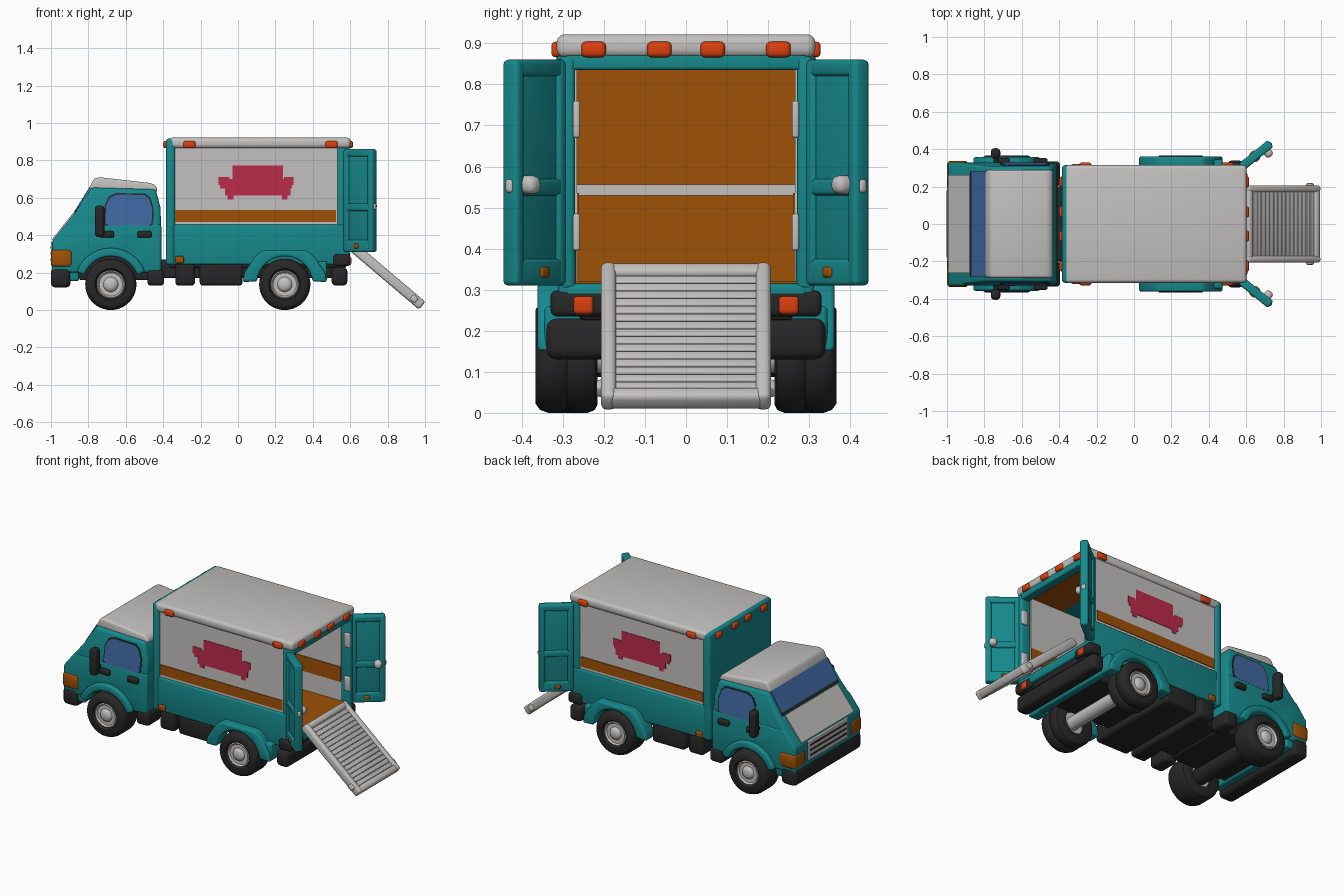
import bpy, bmesh, math
from mathutils import Matrix, Vector


def mat(name, r, g, b):
    m = bpy.data.materials.new(name)
    m.diffuse_color = (r, g, b, 1)
    return m


TEAL = mat("teal paint", 0.008, 0.25, 0.262)
WHITE = mat("warm white", 0.55, 0.535, 0.52)
ORANGE = mat("orange stripe", 0.345, 0.082, 0.002)
RED = mat("orange red lamp", 0.72, 0.05, 0.004)
BLACK = mat("black rubber", 0.02, 0.02, 0.02)
BLUE = mat("blue glass", 0.05, 0.14, 0.36)
PINK = mat("crimson", 0.50, 0.024, 0.07)
SIDES = (-1, 1)


def finish(name, bm, m, bevel=0, M=None, angle=42):
    bmesh.ops.recalc_face_normals(bm, faces=bm.faces[:])
    if bevel:
        es = [e for e in bm.edges if e.calc_face_angle(0) > 0.5]
        bmesh.ops.bevel(bm, geom=es, offset=bevel, segments=3, profile=0.5,
                        affect='EDGES', clamp_overlap=True)
    me = bpy.data.meshes.new(name)
    bm.to_mesh(me)
    bm.free()
    me.materials.append(m)
    me.shade_smooth()
    me.set_sharp_from_angle(angle=math.radians(angle))
    ob = bpy.data.objects.new(name, me)
    bpy.context.collection.objects.link(ob)
    if M:
        ob.matrix_world = M
    return ob


def box(name, x, y, z, m, bevel=0.012, M=None):
    bm = bmesh.new()
    bmesh.ops.create_cube(bm, size=1)
    d = [abs(a[1] - a[0]) for a in (x, y, z)]
    for v in bm.verts:
        v.co = Vector([(a[0] + a[1]) / 2 + c * s for a, c, s in zip((x, y, z), v.co, d)])
    return finish(name, bm, m, min(bevel, min(d) * 0.45), M)


def pair(name, x, y, z, m, bevel=0.012):
    for s in SIDES:
        box(name, x, (s * y[0], s * y[1]), z, m, bevel)


def prism(name, pts, lo, hi, m, bevel=0.012):
    """Side outline (x, z) extruded between lo(z) and hi(z) in y."""
    f = lambda q, z: q(z) if callable(q) else q
    bm = bmesh.new()
    a = [bm.verts.new((x, f(lo, z), z)) for x, z in pts]
    b = [bm.verts.new((x, f(hi, z), z)) for x, z in pts]
    bm.faces.new(a)
    bm.faces.new(b[::-1])
    n = len(pts)
    for i in range(n):
        j = (i + 1) % n
        bm.faces.new((a[i], b[i], b[j], a[j]))
    return finish(name, bm, m, bevel)


def lathe(name, prof, cx, cz, side, m, n=40):
    """Closed (radius, y) profile turned about a y axis."""
    bm = bmesh.new()
    rings = [[bm.verts.new((cx + r * math.cos(t), side * y, cz + r * math.sin(t)))
              for t in [2 * math.pi * k / n for k in range(n)]] for r, y in prof]
    for p in range(len(prof)):
        A, B = rings[p], rings[(p + 1) % len(prof)]
        for k in range(n):
            bm.faces.new((A[k], A[(k + 1) % n], B[(k + 1) % n], B[k]))
    bmesh.ops.remove_doubles(bm, verts=bm.verts[:], dist=1e-5)
    return finish(name, bm, m)


def arc(cx, cz, r, a0, a1, n=14):
    return [(cx + r * math.cos(math.radians(a0 + (a1 - a0) * i / n)),
             cz + r * math.sin(math.radians(a0 + (a1 - a0) * i / n))) for i in range(n + 1)]


FX, RX, WZ = -0.68, 0.25, 0.137

# Cab: lower body with wheel cut-out, slightly tapered upper body, roof
half = lambda z: 0.328 - 0.09 * max(0, z - 0.43)
neg = lambda z: -half(z)
prism("cab_lower", [(-0.41, 0.2), (-0.41, 0.46), (-0.92, 0.46), (-0.995, 0.365), (-0.995, 0.2)]
      + arc(FX, WZ, 0.155, 156, 24), -0.33, 0.33, TEAL, 0.014)
prism("cab_upper", [(-0.41, 0.43), (-0.415, 0.55), (-0.44, 0.645), (-0.785, 0.655), (-0.865, 0.53),
                    (-0.944, 0.43)], neg, half, TEAL, 0.018)
prism("cab_roof", [(-0.43, 0.63), (-0.435, 0.66), (-0.46, 0.678), (-0.74, 0.71), (-0.77, 0.703),
                   (-0.80, 0.645), (-0.74, 0.64)], -0.288, 0.288, WHITE, 0.014)


def slope_plate(name, p, q, y, m, t=0.007):
    d = (Vector(q) - Vector(p)).normalized()
    n = Vector((-d.y, d.x)) * t
    pts = [p, q, (q[0] + n.x, q[1] + n.y), (p[0] + n.x, p[1] + n.y)]
    prism(name, pts, -y, y, m, 0)


slope_plate("windshield", (-0.862, 0.535), (-0.787, 0.655), 0.282, BLUE)
slope_plate("windshield_seal", (-0.872, 0.52), (-0.862, 0.535), 0.282, BLACK)
slope_plate("hood_panel", (-0.99, 0.372), (-0.874, 0.518), 0.262, WHITE)
win = [(-0.71, 0.465), (-0.705, 0.56), (-0.685, 0.6), (-0.65, 0.618), (-0.5, 0.615), (-0.475, 0.595),
       (-0.458, 0.54), (-0.462, 0.465), (-0.48, 0.452), (-0.69, 0.45)]
seal = [(-0.585 + (x + 0.585) * 1.06, 0.534 + (z - 0.534) * 1.09) for x, z in win]
for s in SIDES:
    prism("window_seal", seal, lambda z: s * (half(z) - 0.005), lambda z: s * (half(z) + 0.002), BLACK, 0)
    prism("side_window", win, lambda z: s * (half(z) - 0.005), lambda z: s * (half(z) + 0.004), BLUE, 0)

# Cab details: grille, lamps, bumper, mirrors, handles, steps
box("grille_panel", (-1.0, -0.98), (-0.2, 0.2), (0.24, 0.365), WHITE, 0.005)
for z in (0.27, 0.302, 0.334):
    box("grille_slot", (-1.002, -0.99), (-0.18, 0.18), (z - 0.005, z + 0.005), BLACK, 0)
pair("headlamp", (-1.0, -0.885), (0.225, 0.338), (0.228, 0.325), ORANGE, 0.02)
box("front_bumper", (-1.0, -0.895), (-0.335, 0.335), (0.12, 0.228), BLACK, 0.025)
pair("cab_step", (-0.485, -0.395), (0.2, 0.335), (0.13, 0.22), BLACK, 0.02)
pair("mirror", (-0.765, -0.715), (0.35, 0.405), (0.39, 0.56), BLACK, 0.018)
pair("mirror_arm", (-0.75, -0.73), (0.30, 0.37), (0.42, 0.44), BLACK, 0.006)
for x in (-0.7, -0.5):
    pair("door_handle", (x - 0.038, x + 0.038), (0.315, 0.352), (0.387, 0.422), BLACK, 0.01)

# Fenders with teal cross panels seen from below
for s in SIDES:
    prism("front_fender", arc(FX, WZ, 0.195, 20, 160) + arc(FX, WZ, 0.15, 160, 20),
          s * 0.28, s * 0.357, TEAL, 0.012)
    prism("rear_fender", [(0.025, 0.15), (0.035, 0.2), (0.09, 0.285), (0.13, 0.318), (0.37, 0.318),
                          (0.41, 0.285), (0.465, 0.2), (0.475, 0.15)] + arc(RX, WZ, 0.15, 6, 174),
          s * 0.27, s * 0.362, TEAL, 0.012)
box("rear_cross_panel", (0.425, 0.475), (-0.345, 0.345), (0.152, 0.26), TEAL, 0.012)
box("front_cross_panel", (-0.91, -0.85), (-0.32, 0.32), (0.155, 0.24), TEAL, 0.012)

# Wheels and axles
tyre_in = [(0.07, 0.215), (0.07, 0.345), (0.085, 0.365), (0.115, 0.366), (0.13, 0.355), (0.137, 0.335)]
groove = [(0.137, 0.305), (0.127, 0.29), (0.137, 0.275)]
tyre_out = [(0.137, 0.24), (0.13, 0.222), (0.115, 0.215)]
rim = [(0, 0.24), (0.076, 0.24), (0.078, 0.35), (0.07, 0.357), (0.062, 0.348), (0.04, 0.348),
       (0.034, 0.358), (0.02, 0.366), (0, 0.366)]
for s in SIDES:
    lathe("front_tyre", tyre_in + tyre_out, FX, WZ, s, BLACK)
    lathe("rear_tyre", tyre_in + groove + tyre_out, RX, WZ, s, BLACK)
    for x in (FX, RX):
        lathe("wheel_rim", rim, x, WZ, s, WHITE)
lathe("rear_axle", [(0, -0.24), (0.04, -0.24), (0.04, 0.24), (0, 0.24)], RX, WZ, 1, WHITE, 24)
lathe("front_axle", [(0, -0.24), (0.05, -0.24), (0.05, 0.24), (0, 0.24)], FX, WZ, 1, BLACK, 24)

# Chassis and underside blocks
box("chassis", (-0.86, 0.55), (-0.2, 0.2), (0.17, 0.27), BLACK)
box("cab_floor", (-0.85, -0.45), (-0.22, 0.22), (0.16, 0.32), BLACK)
box("underbody", (-0.37, 0.58), (-0.26, 0.26), (0.225, 0.27), BLACK)
for x0, x1, z0 in ((-0.335, -0.23, 0.13), (-0.205, 0.025, 0.13)):
    box("underside_block", (x0, x1), (-0.31, 0.31), (z0, 0.252), BLACK, 0.02)
box("rear_bumper", (0.5, 0.585), (-0.34, 0.34), (0.13, 0.23), BLACK, 0.025)
pair("tail_lamp_housing", (0.51, 0.6), (0.19, 0.33), (0.235, 0.298), BLACK, 0.015)
pair("tail_lamp", (0.58, 0.606), (0.225, 0.275), (0.24, 0.285), RED, 0.01)

# Cargo body: skirt, walls, front frame, rear frame, roof
pair("cargo_skirt", (-0.385, 0.595), (0.268, 0.312), (0.243, 0.457), TEAL)
box("cargo_floor", (-0.38, 0.598), (-0.295, 0.295), (0.255, 0.315), TEAL)
pair("cargo_side", (-0.36, 0.56), (0.272, 0.302), (0.44, 0.88), WHITE, 0)
pair("side_stripe", (-0.333, 0.525), (0.30, 0.306), (0.472, 0.535), ORANGE, 0)
box("cargo_front", (-0.385, -0.335), (-0.315, 0.315), (0.24, 0.918), TEAL, 0.018)
pair("rear_post", (0.53, 0.598), (0.27, 0.308), (0.30, 0.87), TEAL)
box("rear_header", (0.54, 0.596), (-0.295, 0.295), (0.835, 0.875), TEAL, 0.008)
box("cargo_roof", (-0.37, 0.602), (-0.315, 0.315), (0.865, 0.922), WHITE, 0.02)

# Cargo interior lining
box("inner_floor", (-0.336, 0.585), (-0.27, 0.27), (0.312, 0.32), ORANGE, 0)
box("inner_front", (-0.336, -0.329), (-0.272, 0.272), (0.315, 0.87), ORANGE, 0)
box("inner_front_stripe", (-0.33, -0.325), (-0.27, 0.27), (0.53, 0.556), WHITE, 0)
box("inner_ceiling_front", (-0.336, 0.3), (-0.272, 0.272), (0.858, 0.866), TEAL, 0)
box("inner_ceiling_rear", (0.3, 0.55), (-0.272, 0.272), (0.858, 0.866), ORANGE, 0)
pair("inner_side", (-0.336, 0.535), (0.265, 0.273), (0.315, 0.865), WHITE, 0)
pair("inner_side_stripe", (-0.336, 0.535), (0.261, 0.266), (0.44, 0.535), ORANGE, 0)
for z in (0.44, 0.715):
    pair("door_hinge", (0.56, 0.60), (0.258, 0.275), (z - 0.045, z + 0.045), WHITE, 0.006)

# Sofa picture on both sides
for x, z in (((-0.03, 0.24), (0.66, 0.772)), ((-0.07, 0.28), (0.612, 0.665)),
             ((-0.095, -0.02), (0.65, 0.70)), ((-0.105, -0.045), (0.668, 0.712)),
             ((0.23, 0.29), (0.65, 0.70)), ((0.245, 0.298), (0.668, 0.712)),
             ((-0.055, -0.025), (0.592, 0.615)), ((0.235, 0.265), (0.592, 0.615))):
    pair("sofa_picture", x, (0.30, 0.305), z, PINK, 0)

# Marker lamps
for y in (0.065, 0.225):
    pair("rear_marker", (0.59, 0.615), (y - 0.03, y + 0.03), (0.866, 0.904), RED, 0.012)
    pair("front_marker", (-0.4, -0.375), (y - 0.028, y + 0.028), (0.866, 0.904), RED, 0.012)
for x in (-0.26, 0.5):
    pair("side_marker", (x - 0.032, x + 0.032), (0.305, 0.328), (0.866, 0.904), RED, 0.012)
pair("low_marker", (-0.335, -0.29), (0.305, 0.322), (0.25, 0.288), ORANGE, 0.008)

# Open rear doors: frame, panel, inner knob, latch, reflector in door space
for s in SIDES:
    M = Matrix.Translation((0.575, s * 0.305, 0)) @ Matrix.Rotation(s * math.radians(39), 4, 'Z')
    box("door_panel", (0.01, 0.19), (-0.013, 0.013), (0.32, 0.85), TEAL, 0.004, M)
    for x0 in (0, 0.165):
        box("door_stile", (x0, x0 + 0.035), (-0.024, 0.024), (0.31, 0.86), TEAL, 0.012, M)
    for z0, z1 in ((0.31, 0.375), (0.53, 0.57), (0.82, 0.86)):
        box("door_rail", (0.008, 0.192), (-0.023, 0.023), (z0, z1), TEAL, 0.01, M)
    box("door_knob", (0.135, 0.18), (-s * 0.055, 0), (0.533, 0.578), WHITE, 0.018, M)
    box("door_latch", (0.18, 0.206), (-0.012, 0.012), (0.535, 0.57), WHITE, 0.01, M)
    box("door_reflector", (0.075, 0.108), (-0.029, 0.029), (0.33, 0.355), ORANGE, 0.006, M)

# Loading ramp in its own sloping space
M = Matrix.Translation((0.605, 0, 0.345)) @ Matrix.Rotation(math.radians(40.3), 4, 'Y')
L = 0.498
for s in SIDES:
    box("ramp_rail", (-0.01, L), (s * 0.17, s * 0.207), (-0.027, 0.027), WHITE, 0.014, M)
    box("ramp_foot", (L - 0.075, L - 0.04), (s * 0.2, s * 0.218), (-0.017, 0.017), WHITE, 0.008, M)
for x0 in (-0.01, L - 0.04):
    box("ramp_end_bar", (x0, x0 + 0.04), (-0.19, 0.19), (-0.024, 0.024), WHITE, 0.014, M)
box("ramp_deck", (0, L - 0.01), (-0.18, 0.18), (-0.014, 0.01), WHITE, 0.002, M)
for k in range(15):
    x = 0.034 + k * 0.0285
    box("ramp_slat", (x, x + 0.025), (-0.175, 0.175), (0, 0.016), WHITE, 0.004, M)
